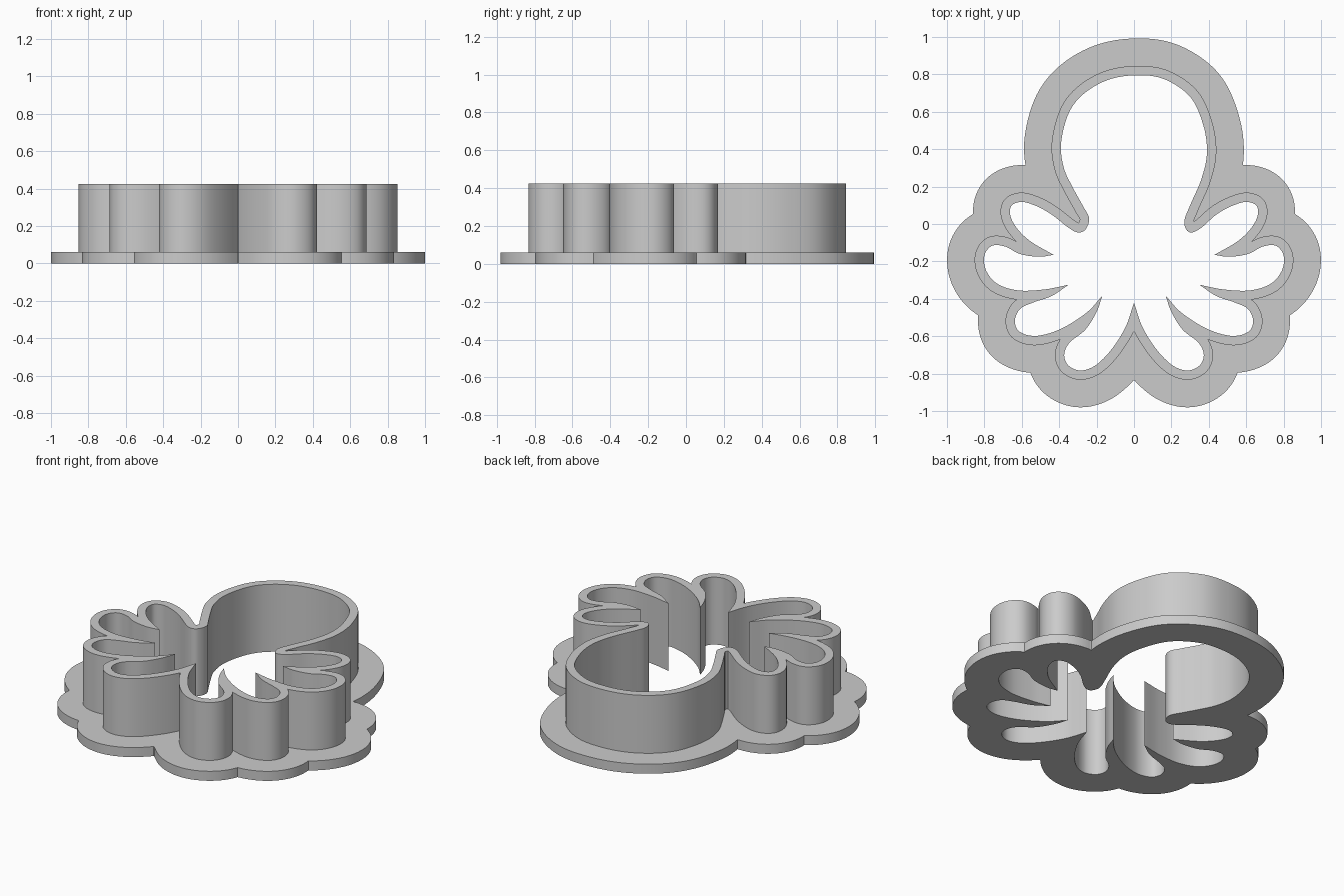
import bpy, bmesh
from mathutils import Vector, kdtree

cube = bpy.data.objects.get("Cube")
if cube:
    bpy.data.objects.remove(cube, do_unlink=True)

WALL_HEIGHT, FLANGE_HEIGHT = 0.425, 0.06
WALL_OFFSET, FLANGE_OFFSET = 0.05, 0.197
STEPS = 20

# Cutting outline in hundredths of a unit: head from left neck to right neck
head = [(-35, -2), (-30, -4.5), (-26, -3), (-24, 3), (-27.5, 10), (-33, 20), (-37.5, 30),
        (-39, 43), (-35, 59), (-27, 69.5), (-14, 77), (1, 79.5), (16, 77.5), (30, 68),
        (37, 53), (39, 38), (36, 24), (30, 10), (27, 2), (28, -3), (31, -4.5), (36, -2)]
# Arms of the +x side, each ending on the sharp notch before the next arm
upper_arm = [(44, 5), (52, 9.5), (60, 11.8), (65.5, 9.7), (66, 4), (62, -3), (55, -9.5), (43, -16.5)]
side_arm = [(43, -16.5), (51, -17.5), (61, -16), (69, -12), (76, -11.7), (80, -17), (79, -25),
            (73, -32), (62, -35.5), (48, -35), (35, -32.5)]
lower_arm = [(35, -32.5), (44, -38.5), (54, -42), (61, -45.5), (63.7, -52), (61, -57.7),
             (52, -59.8), (39, -56), (25.5, -47.5), (17, -38.5)]
front_arm = [(17, -38.5), (20, -47), (26, -56.5), (34.5, -63.5), (37.3, -70), (35, -75.7),
             (28.5, -78.3), (20.5, -75.5), (12, -67), (4.5, -55), (0, -42)]


def mirrored(points):
    return [(-x, y) for x, y in reversed(points)]


def smooth_path(points):
    """Catmull-Rom samples along an open path, without its last point."""
    p = [Vector(q) / 100 for q in points]
    p = [2 * p[0] - p[1]] + p + [2 * p[-1] - p[-2]]
    path = []
    for a, b, c, d in zip(p, p[1:], p[2:], p[3:]):
        for i in range(STEPS):
            t = i / STEPS
            path.append(b + (c - a) * (t / 2) + (a * 2 - b * 5 + c * 4 - d) * (t * t / 2)
                        + (b * 3 - a - c * 3 + d) * (t ** 3 / 2))
    return path


def offset_outline(outline, distance):
    """Grow a clockwise outline, dropping points swallowed by the notches."""
    tree = kdtree.KDTree(len(outline))
    for i, p in enumerate(outline):
        tree.insert(p.to_3d(), i)
    tree.balance()
    grown = []
    for i, p in enumerate(outline):
        along = (outline[(i + 1) % len(outline)] - outline[i - 1]).normalized()
        q = p + Vector((-along.y, along.x)) * distance
        if tree.find(q.to_3d())[2] > distance - 0.0001:
            grown.append(q)
    return grown


def ring_solid(name, inner, outer, height, material):
    """Solid between two outlines, standing on the ground."""
    bm = bmesh.new()
    edges = []
    for loop in (inner, outer):
        verts = [bm.verts.new((p.x, p.y, 0)) for p in loop]
        edges += [bm.edges.new((verts[i - 1], verts[i])) for i in range(len(verts))]
    bmesh.ops.triangle_fill(bm, edges=edges, use_beauty=True, normal=(0, 0, 1))
    top = bmesh.ops.extrude_face_region(bm, geom=bm.faces[:], use_keep_orig=True)
    moved = [v for v in top["geom"] if isinstance(v, bmesh.types.BMVert)]
    bmesh.ops.translate(bm, verts=moved, vec=(0, 0, height))
    bmesh.ops.recalc_face_normals(bm, faces=bm.faces[:])
    mesh = bpy.data.meshes.new(name)
    bm.to_mesh(mesh)
    bm.free()
    mesh.materials.append(material)
    obj = bpy.data.objects.new(name, mesh)
    bpy.context.collection.objects.link(obj)
    bpy.ops.object.select_all(action="DESELECT")
    obj.select_set(True)
    bpy.context.view_layer.objects.active = obj
    bpy.ops.object.shade_smooth_by_angle(angle=0.5)


# Plain grey plastic
grey = bpy.data.materials.new("grey_plastic")
grey.use_nodes = True
colour = (0.6, 0.6, 0.6, 1)
grey.diffuse_color = colour
grey.node_tree.nodes["Principled BSDF"].inputs["Base Color"].default_value = colour

# Complete outline, clockwise from the front notch
arms = [side_arm, lower_arm, front_arm]
segments = [mirrored(arm) for arm in reversed(arms)]
segments += [mirrored(upper_arm) + head + upper_arm] + arms
cut_line = [p for segment in segments for p in smooth_path(segment)]
wall_line = offset_outline(cut_line, WALL_OFFSET)
flange_line = offset_outline(cut_line, FLANGE_OFFSET)

# Tall cutting wall and the low flange around it
ring_solid("cutter_wall", cut_line, wall_line, WALL_HEIGHT, grey)
ring_solid("base_flange", wall_line, flange_line, FLANGE_HEIGHT, grey)
